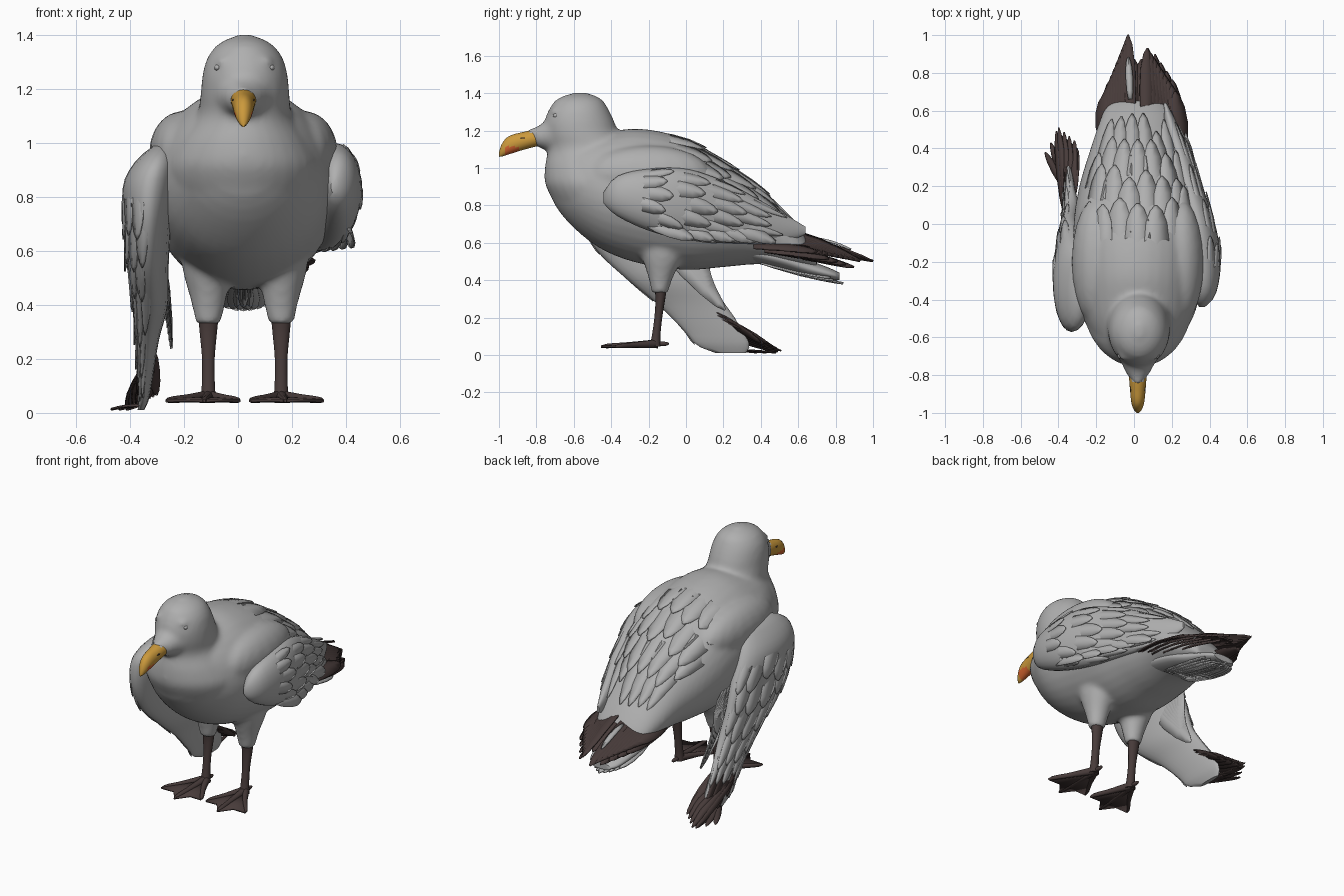
import bpy, bmesh, math, random
from mathutils import Vector, Matrix

random.seed(4)
if "Cube" in bpy.data.objects:
    bpy.data.objects.remove(bpy.data.objects["Cube"])


def material(name, rgb):
    m = bpy.data.materials.new(name)
    m.use_nodes = True
    m.diffuse_color = (*rgb, 1)
    bsdf = next(n for n in m.node_tree.nodes if n.type == "BSDF_PRINCIPLED")
    bsdf.inputs["Base Color"].default_value = (*rgb, 1)
    return m


GREY = material("feather grey", (.43, .43, .43))
DARK = material("dark brown", (.064, .044, .042))
YELLOW = material("beak yellow", (.6, .32, .045))
RED = material("beak red spot", (.68, .13, .03))


def finish(bm, name, mats, thickness=0):
    bmesh.ops.recalc_face_normals(bm, faces=bm.faces)
    mesh = bpy.data.meshes.new(name)
    bm.to_mesh(mesh)
    bm.free()
    ob = bpy.data.objects.new(name, mesh)
    bpy.context.collection.objects.link(ob)
    for m in mats:
        mesh.materials.append(m)
    bpy.ops.object.select_all(action="DESELECT")
    ob.select_set(True)
    bpy.context.view_layer.objects.active = ob
    bpy.ops.object.shade_smooth_by_angle(angle=.9)
    if thickness:
        mod = ob.modifiers.new("thickness", "SOLIDIFY")
        mod.thickness, mod.offset = thickness, 0
    return ob


# Sections are (position on axis, centre 1, centre 2, half size 1, half size 2)
def section(secs, s):
    s = min(max(s, secs[0][0]), secs[-1][0])
    i = max(k for k in range(len(secs) - 1) if secs[k][0] <= s)
    a, b = secs[i], secs[i + 1]
    p, n = secs[max(i - 1, 0)], secs[min(i + 2, len(secs) - 1)]
    h = b[0] - a[0]
    t = (s - a[0]) / h
    out = []
    for c in range(1, 5):
        m0 = (b[c] - p[c]) / (b[0] - p[0]) * h
        m1 = (n[c] - a[c]) / (n[0] - a[0]) * h
        out.append((2*t**3 - 3*t*t + 1) * a[c] + (t**3 - 2*t*t + t) * m0
                   + (3*t*t - 2*t**3) * b[c] + (t**3 - t*t) * m1)
    return out


def surf(secs, axis, s, ang):
    c1, c2, h1, h2 = section(secs, s)
    u, v = c1 + h1 * math.sin(ang), c2 + h2 * math.cos(ang)
    return Vector((u, s, v) if axis == "y" else (u, v, s))


def loft(bm, secs, axis, steps=20, sides=24):
    lo, hi = secs[0][0], secs[-1][0]
    rings = [[bm.verts.new(surf(secs, axis, lo + (hi - lo) * i / steps, math.tau * j / sides))
              for j in range(sides)] for i in range(steps + 1)]
    for r, q in zip(rings, rings[1:]):
        for j in range(sides):
            k = (j + 1) % sides
            bm.faces.new((r[j], r[k], q[k], q[j]))
    bm.faces.new(rings[0])
    bm.faces.new(rings[-1])


def ellipsoid(bm, centre, radii):
    bmesh.ops.create_uvsphere(bm, u_segments=20, v_segments=12, radius=1,
                              matrix=Matrix.Translation(centre) @ Matrix.Diagonal((*radii, 1)))


def mirrored(secs, double_mid):
    return [(s, double_mid - a, b, c, d) for s, a, b, c, d in secs]


OUTLINE = [(0, .5), (.2, .85), (.5, 1), (.75, .85), (.92, .5), (1, .08)]


def strip(bm, rows, mat):
    vs = [[bm.verts.new(p) for p in row] for row in rows]
    for r, q in zip(vs, vs[1:]):
        for j in range(2):
            bm.faces.new((r[j], r[j + 1], q[j + 1], q[j])).material_index = mat


# Feather lying on a lofted surface, its root sunk below it
def wrap(bm, secs, axis, s0, length, ang, width, lift, slant=0, mat=0):
    rows = []
    for t, k in OUTLINE:
        s = s0 + length * t
        c1, c2, _, _ = section(secs, s)
        mid = Vector((c1, s, c2) if axis == "y" else (c1, c2, s))
        row = []
        for j in (-1, 0, 1):
            p = surf(secs, axis, s, ang + slant * t + j * width * k)
            row.append(p + (p - mid).normalized() * ((lift + .012) * t - .014 + .002 * (j == 0)))
        rows.append(row)
    strip(bm, rows, mat)


# Free straight feather
def blade(bm, a, b, width, normal, bulge=.015, mat=0):
    a, b, n = Vector(a), Vector(b), Vector(normal).normalized()
    side = (b - a).cross(n).normalized()
    strip(bm, [[a.lerp(b, t) + side * j * width * k + n * (bulge * math.sin(math.pi * t) + .006 * (j == 0))
                for j in (-1, 0, 1)] for t, k in OUTLINE], mat)


# Body, neck, head, shoulders and thighs blended into one skin
BODY = [(-.74, .02, .96, .05, .06), (-.7, .02, .95, .14, .15), (-.6, .02, .915, .23, .235),
        (-.45, .02, .875, .31, .31), (-.25, .02, .85, .335, .36), (0, .02, .805, .34, .35),
        (.2, .02, .755, .31, .285), (.4, .02, .69, .25, .205), (.55, .02, .6, .2, .14),
        (.62, .02, .56, .17, .1), (.7, .02, .5, .1, .05)]
NECK = [(.6, .02, -.3, .12, .15), (.75, .02, -.36, .25, .29), (.9, .02, -.42, .29, .328),
        (1, .02, -.46, .25, .295), (1.1, .024, -.505, .178, .235), (1.18, .026, -.555, .165, .2),
        (1.25, .026, -.57, .158, .186), (1.32, .026, -.573, .138, .155),
        (1.375, .026, -.57, .09, .11), (1.403, .026, -.565, .02, .03)]
THIGH = [(.33, .16, -.14, .046, .042), (.42, .16, -.135, .066, .068),
         (.52, .165, -.125, .088, .11), (.66, .17, -.12, .1, .16)]
MUZZLE = [(-.85, .02, 1.188, .014, .018), (-.8, .02, 1.168, .056, .052),
          (-.75, .022, 1.175, .082, .078), (-.69, .024, 1.19, .115, .12), (-.6, .026, 1.2, .13, .13)]
bm = bmesh.new()
loft(bm, BODY, "y", 40, 36)
loft(bm, NECK, "z", 36, 32)
loft(bm, MUZZLE, "y")
for side in (1, -1):
    loft(bm, THIGH if side > 0 else mirrored(THIGH, .05), "z")
    ellipsoid(bm, (.02 + side * .225, -.2, .965), (.125, .33, .155))
    ellipsoid(bm, (.024 + side * .08, -.67, 1.305), (.03, .06, .016))
skin = finish(bm, "body_and_head", [GREY])
mod = skin.modifiers.new("blend", "REMESH")
mod.mode, mod.voxel_size, mod.use_smooth_shade = "VOXEL", .014, True
mod = skin.modifiers.new("soften", "SMOOTH")
mod.factor, mod.iterations = .5, 8

# Eyes
bm = bmesh.new()
for side in (1, -1):
    ellipsoid(bm, (.024 + side * .1, -.69, 1.28), (.012, .022, .012))
finish(bm, "eyes", [GREY])

# Beak with red spot on the lower tip, and nostrils
BEAK = [(-1, .02, 1.072, .006, .012), (-.985, .02, 1.095, .02, .034), (-.95, .02, 1.12, .033, .048),
        (-.88, .02, 1.142, .041, .048), (-.8, .02, 1.16, .047, .045), (-.74, .02, 1.165, .05, .04)]
bm = bmesh.new()
loft(bm, BEAK, "y", 24)
for f in bm.faces:
    c = f.calc_center_median()
    f.material_index = int(-.965 < c.y < -.895 and c.z < 1.115)
    if c.y > -.84 and c.z > section(BEAK, c.y)[1] + .03:
        f.material_index = 2
finish(bm, "beak", [YELLOW, RED, GREY])
bm = bmesh.new()
for side in (1, -1):
    ellipsoid(bm, (.02 + side * .038, -.87, 1.16), (.004, .016, .004))
finish(bm, "nostrils", [DARK])

# Legs and webbed feet
SHANK = [(.045, .16, -.165, .03, .03), (.1, .16, -.16, .025, .023), (.2, .16, -.148, .024, .021),
         (.3, .16, -.137, .033, .026), (.35, .16, -.135, .038, .032)]
for side, label in ((1, "left"), (-1, "right")):
    x0 = .025 + side * .135
    bm = bmesh.new()
    loft(bm, SHANK if side > 0 else mirrored(SHANK, .05), "z", 16, 14)
    tips = [(x0 - side * .115, -.38), (x0 + side * .015, -.455), (x0 + side * .155, -.38)]
    for x, y in tips:
        loft(bm, [(y, x, .045, .005, .006), (y + .03, x - (x - x0) * .1, .048, .013, .012),
                  ((y - .16) / 2, (x + x0) / 2, .054, .017, .015), (-.15, x0, .06, .024, .024)], "y", 10, 10)
    ellipsoid(bm, (x0, -.125, .06), (.012, .035, .012))
    finish(bm, label + "_leg", [DARK])
    bm = bmesh.new()
    heel = bm.verts.new((x0, -.15, .055))
    edge = [bm.verts.new((x, y, .045)) for x, y in tips]
    for a, b in zip(edge, edge[1:]):
        dip = bm.verts.new(((a.co + b.co) / 2).lerp(heel.co, .14))
        bm.faces.new((heel, a, dip))
        bm.faces.new((heel, dip, b))
    finish(bm, label + "_foot_web", [DARK], .012)

# Long back feathers
bm = bmesh.new()
for row in range(4):
    for k in range(-3, 4):
        ang = (k + .5 * (row % 2)) * .32
        wrap(bm, BODY, "y", -.2 + row * .13 + random.uniform(-.07, .05), .36, ang,
             .2, .01, -ang * .1)
finish(bm, "back_feathers", [GREY], .005)

# Folded left wing
WING = [(-.44, .36, .84, .015, .03), (-.38, .37, .85, .06, .1), (-.2, .367, .83, .092, .165),
        (0, .34, .805, .09, .19), (.2, .29, .765, .072, .165), (.4, .235, .71, .055, .115),
        (.55, .19, .675, .03, .065), (.64, .165, .665, .008, .02)]
bm = bmesh.new()
loft(bm, WING, "y", 28)
finish(bm, "left_wing", [GREY])
bm = bmesh.new()
for row in range(4):
    for k in range(6):
        wrap(bm, WING, "y", -.3 + row * .16 + random.uniform(-.06, .05), .24 + .03 * row,
             .45 + .42 * k + .2 * (row % 2), .25, .01, .1)
for k in range(5):
    blade(bm, (.4 - .02 * k, -.2 + .1 * k, .7), (.41 - .035 * k, .04 + .11 * k, .62 - .005 * k),
          .04, (1, 0, .4))
finish(bm, "left_wing_feathers", [GREY], .005)

# Drooping right wing
DROOP = [(.01, -.36, .24, .012, .08), (.05, -.35, .2, .02, .14), (.12, -.345, .155, .028, .155),
         (.27, -.335, .03, .042, .18), (.4, -.325, -.09, .065, .22), (.55, -.335, -.2, .078, .27),
         (.7, -.335, -.27, .088, .285), (.85, -.325, -.32, .1, .25), (.94, -.3, -.33, .075, .2),
         (.99, -.28, -.3, .035, .12)]
bm = bmesh.new()
loft(bm, DROOP, "z", 32)
finish(bm, "right_wing", [GREY])
bm = bmesh.new()
for row in range(6):
    z = .93 - row * .13
    for k in range(6):
        wrap(bm, DROOP, "z", z + random.uniform(-.04, .03), -min(.26, z - .04),
             -.4 - .46 * k - .2 * (row % 2), .27, .01, 0, int(z < .3 and k < 4))
for i in range(8):
    f = i / 7
    blade(bm, (-.3, -.2 + .25 * f, .68), (-.25 - .03 * f, .21 - .12 * f, .24 + .18 * f), .05, (1, 0, .2))
for i in range(9):
    f = i / 8
    blade(bm, (-.365 + .05 * f, .06 + .1 * f, .15 + .07 * f),
          (-.41 + .11 * f, .49 - .09 * f + .03 * (i % 2), .015 + .05 * f), .026, (-.6, 0, .8), .005, 1)
for i in range(3):
    blade(bm, (-.36, .18, .025), (-.47 + .03 * i, .38 + .05 * i, .01), .02, (-.1, 0, 1), .005, 1)
finish(bm, "right_wing_feathers", [GREY, DARK], .005)

# Dark flight feathers over the tail, filled in across the middle
bm = bmesh.new()
for side, spread, reach, start in ((1, .23, .23, .36), (-1, .185, .3, .46)):
    for i in range(9):
        f = i / 8
        blade(bm, (.02 + side * (spread * (1 - f) + .05 * f), start + .12 * f * side, .58 + .1 * f),
              (.02 + side * (spread * .85 * (1 - f) + .05 * f), .7 + reach * f, .55 - .05 * f),
              .05, (side * .45, .2, 1), .015)
        if i % 2:
            blade(bm, (.02 + side * (spread - .13 * f), .42, .56),
                  (.02 + side * (spread * .85 - .12 * f), .74 + .18 * f, .52 - .06 * f),
                  .04, (side * .6, .2, 1))
    blade(bm, (.02 + side * .03, .5, .65), (.02 + side * .02, .87, .52), .045, (0, .3, 1))
finish(bm, "dark_flight_feathers", [DARK], .008)

# Pale tail beneath, with one loose pale feather on top
TAIL = [(.25, .02, .57, .17, .05), (.5, .02, .515, .16, .055), (.65, .02, .465, .13, .045),
        (.78, .02, .43, .1, .03), (.82, .02, .42, .07, .02)]
bm = bmesh.new()
loft(bm, TAIL, "y")
finish(bm, "tail_base", [GREY])
bm = bmesh.new()
for i in range(-4, 5):
    k = i / 4
    blade(bm, (.02 + .07 * k, .4, .49), (.02 + .1 * k, .84 - .07 * abs(k), .38 + .03 * k * k),
          .04, (0, .2, 1), -.01)
blade(bm, (-.02, .66, .625), (-.03, .88, .56), .018, (0, .3, 1), .012)
finish(bm, "tail_feathers", [GREY], .008)
